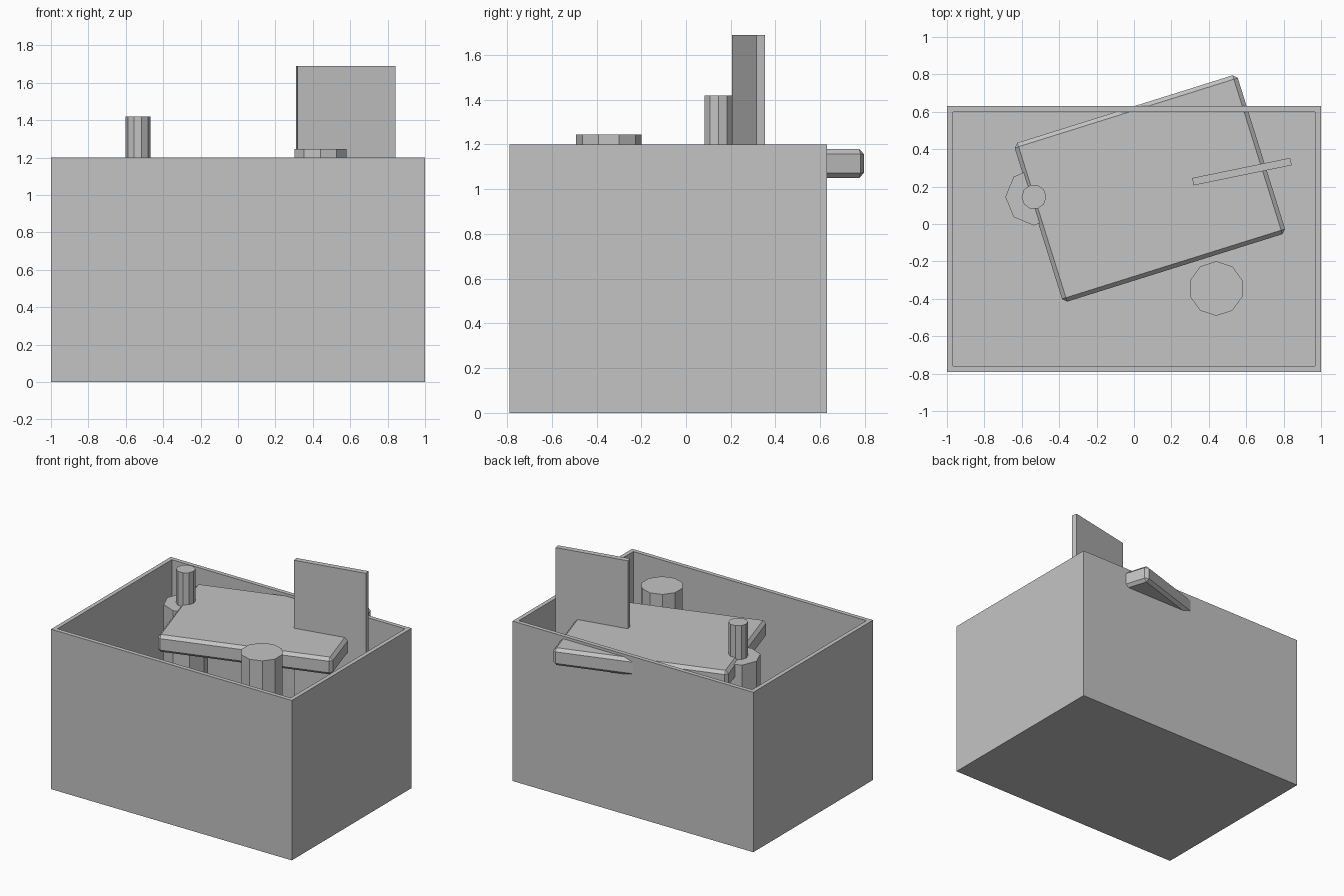
import bpy, bmesh, math
from mathutils import Matrix, Vector

if "Cube" in bpy.data.objects:
    bpy.data.objects.remove(bpy.data.objects["Cube"])

grey = bpy.data.materials.new("plain grey")
grey.diffuse_color = (0.55, 0.55, 0.55, 1)
grey.use_nodes = True
grey.node_tree.nodes["Principled BSDF"].inputs["Base Color"].default_value = grey.diffuse_color


def finish(name, bm):
    bmesh.ops.recalc_face_normals(bm, faces=bm.faces)
    mesh = bpy.data.meshes.new(name)
    bm.to_mesh(mesh)
    bm.free()
    mesh.materials.append(grey)
    obj = bpy.data.objects.new(name, mesh)
    bpy.context.collection.objects.link(obj)
    return obj


def block(name, size, centre, angle=0, chamfer=0):
    bm = bmesh.new()
    bmesh.ops.create_cube(bm, size=1)
    bmesh.ops.scale(bm, vec=size, verts=bm.verts)
    if chamfer:
        bmesh.ops.bevel(bm, geom=bm.edges[:], offset=chamfer, segments=1,
                        profile=0.5, affect='EDGES')
    bm.transform(Matrix.Translation(centre) @ Matrix.Rotation(math.radians(angle), 4, 'Z'))
    return finish(name, bm)


def prism(name, x, y, z0, z1, r, sides, start):
    bm = bmesh.new()
    ring = []
    for i in range(sides):
        a = math.radians(start) + 2 * math.pi * i / sides
        ring.append(bm.verts.new((x + r * math.cos(a), y + r * math.sin(a), z0)))
    base = bm.faces.new(ring)
    out = bmesh.ops.extrude_face_region(bm, geom=[base], use_keep_orig=True)
    top = [v for v in out["geom"] if isinstance(v, bmesh.types.BMVert)]
    bmesh.ops.translate(bm, vec=(0, 0, z1 - z0), verts=top)
    return finish(name, bm)


# Open box: inset the top face and push it down to the floor
FLOOR, WALL = 0.045, 0.045
bm = bmesh.new()
bmesh.ops.create_cube(bm, size=1)
bmesh.ops.scale(bm, vec=(2, 1.42, 1.2), verts=bm.verts)
bmesh.ops.translate(bm, vec=(0, -0.08, 0.6), verts=bm.verts)
bm.normal_update()
top = max(bm.faces, key=lambda f: f.calc_center_median().z)
bmesh.ops.inset_region(bm, faces=[top], thickness=WALL)
out = bmesh.ops.extrude_face_region(bm, geom=[top])
verts = [v for v in out["geom"] if isinstance(v, bmesh.types.BMVert)]
bmesh.ops.translate(bm, vec=(0, 0, FLOOR - 1.2), verts=verts)
if top.is_valid:
    bmesh.ops.delete(bm, geom=[top], context='FACES_ONLY')
finish("open_box", bm)

# Chamfered slab lying askew across the box, poking through the back wall
block("slab", (1.25, 0.89, 0.13), Vector((0.085, 0.19, 1.115)), 17.4, 0.022)

# Thin upright board
block("upright_board", (0.535, 0.04, 1.69 - FLOOR),
      Vector((0.577, 0.28, (1.69 + FLOOR) / 2)), 11.6)

# Can and bottle
prism("can", 0.44, -0.345, FLOOR, 1.245, 0.146, 10, 90)
prism("bottle_body", -0.535, 0.145, FLOOR, 1.165, 0.153, 8, 90)
prism("bottle_neck", -0.535, 0.145, 1.165, 1.42, 0.066, 10, 0)
